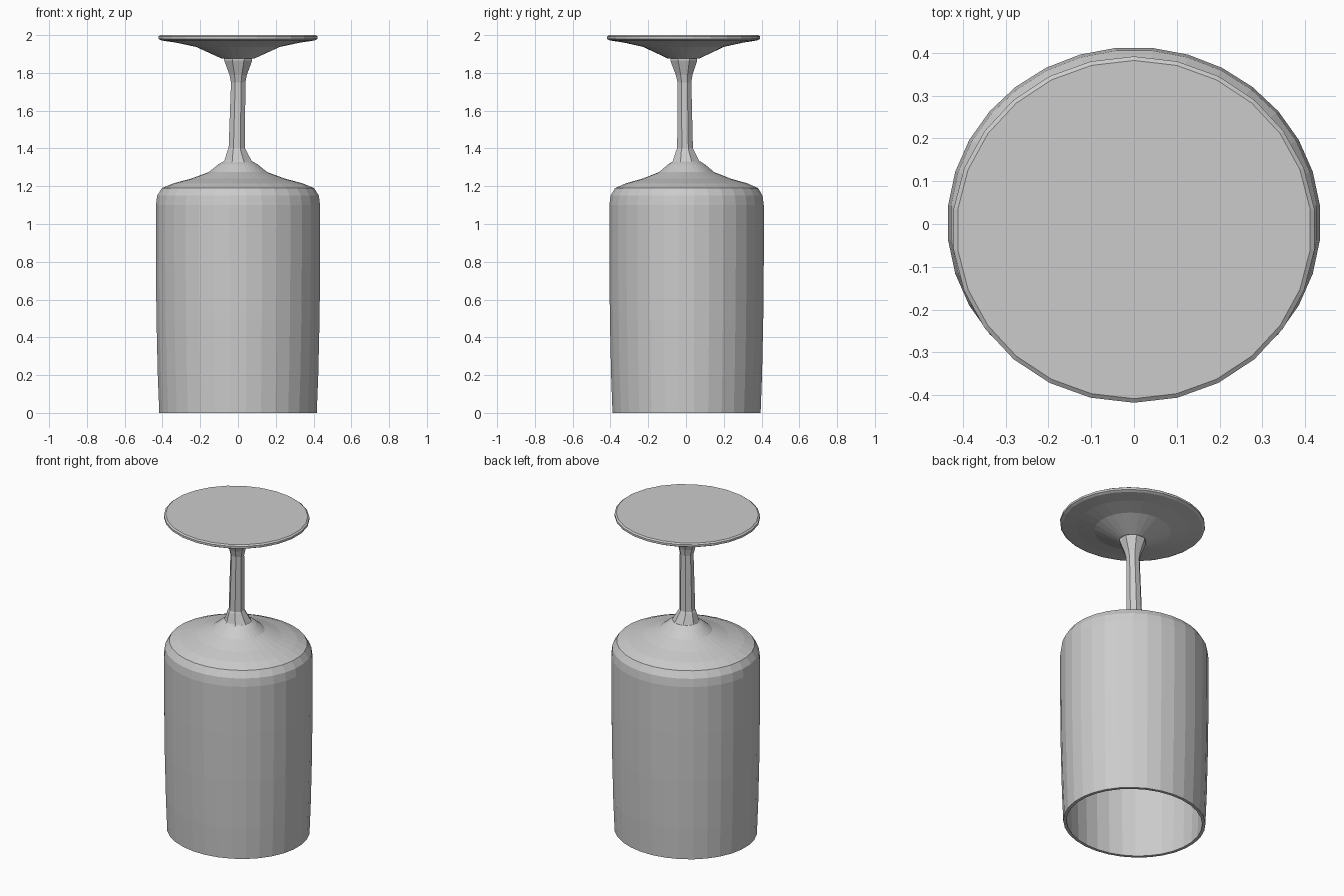
import bpy, bmesh, math

if "Cube" in bpy.data.objects:
    bpy.data.objects.remove(bpy.data.objects["Cube"])


def lathe(name, rings, sides, y_scale=1.0, cap_start=True, cap_end=True):
    """Revolve (radius, z, centre_x, centre_y) rings into a faceted solid."""
    bm = bmesh.new()
    loops = []
    for ring in rings:
        r, z, cx, cy = (tuple(ring) + (0.0, 0.0))[:4]
        loop = []
        for i in range(sides):
            a = 2 * math.pi * (i + 0.5) / sides
            loop.append(bm.verts.new((cx + r * math.cos(a), cy + r * y_scale * math.sin(a), z)))
        loops.append(loop)
    for low, high in zip(loops, loops[1:]):
        for i in range(sides):
            j = (i + 1) % sides
            bm.faces.new((low[i], low[j], high[j], high[i]))
    if cap_start:
        bm.faces.new(loops[0][::-1])
    if cap_end:
        bm.faces.new(loops[-1])
    bmesh.ops.recalc_face_normals(bm, faces=bm.faces)
    mesh = bpy.data.meshes.new(name)
    bm.to_mesh(mesh)
    bm.free()
    obj = bpy.data.objects.new(name, mesh)
    bpy.context.collection.objects.link(obj)
    return obj


# Upside-down bowl: inner wall from its ceiling to the rim, then the outer wall
inner = [(0.10, 1.245), (0.32, 1.19), (0.385, 1.165), (0.412, 1.11), (0.414, 0.5), (0.400, 0.0)]
outer = [(0.419, 0.0), (0.427, 0.2), (0.434, 0.5), (0.437, 0.8), (0.437, 1.10),
         (0.430, 1.15), (0.405, 1.19), (0.345, 1.215), (0.25, 1.24),
         (0.155, 1.275), (0.105, 1.315), (0.08, 1.33)]
bowl = lathe("bowl", inner + outer, 32, y_scale=0.94)
bowl.location.y = 0.003

# Stem with a flared collar at each end, leaning very slightly
stem = lathe("stem", [
    (0.085, 1.325, 0.0, 0.0), (0.078, 1.335, 0.0, 0.0), (0.053, 1.39, -0.006, -0.005),
    (0.047, 1.40, -0.006, -0.005), (0.041, 1.75, 0.001, -0.008), (0.05, 1.79, 0.001, -0.010),
    (0.08, 1.865, 0.001, -0.012), (0.08, 1.885, 0.001, -0.012)], 8, y_scale=0.96)

# Foot: shallow cone under a thin flat disc
foot = lathe("foot", [
    (0.085, 1.875), (0.225, 1.938), (0.33, 1.96), (0.41, 1.972),
    (0.425, 1.98), (0.425, 1.993), (0.415, 2.0)], 26, y_scale=0.953)
foot.location.y = -0.013
